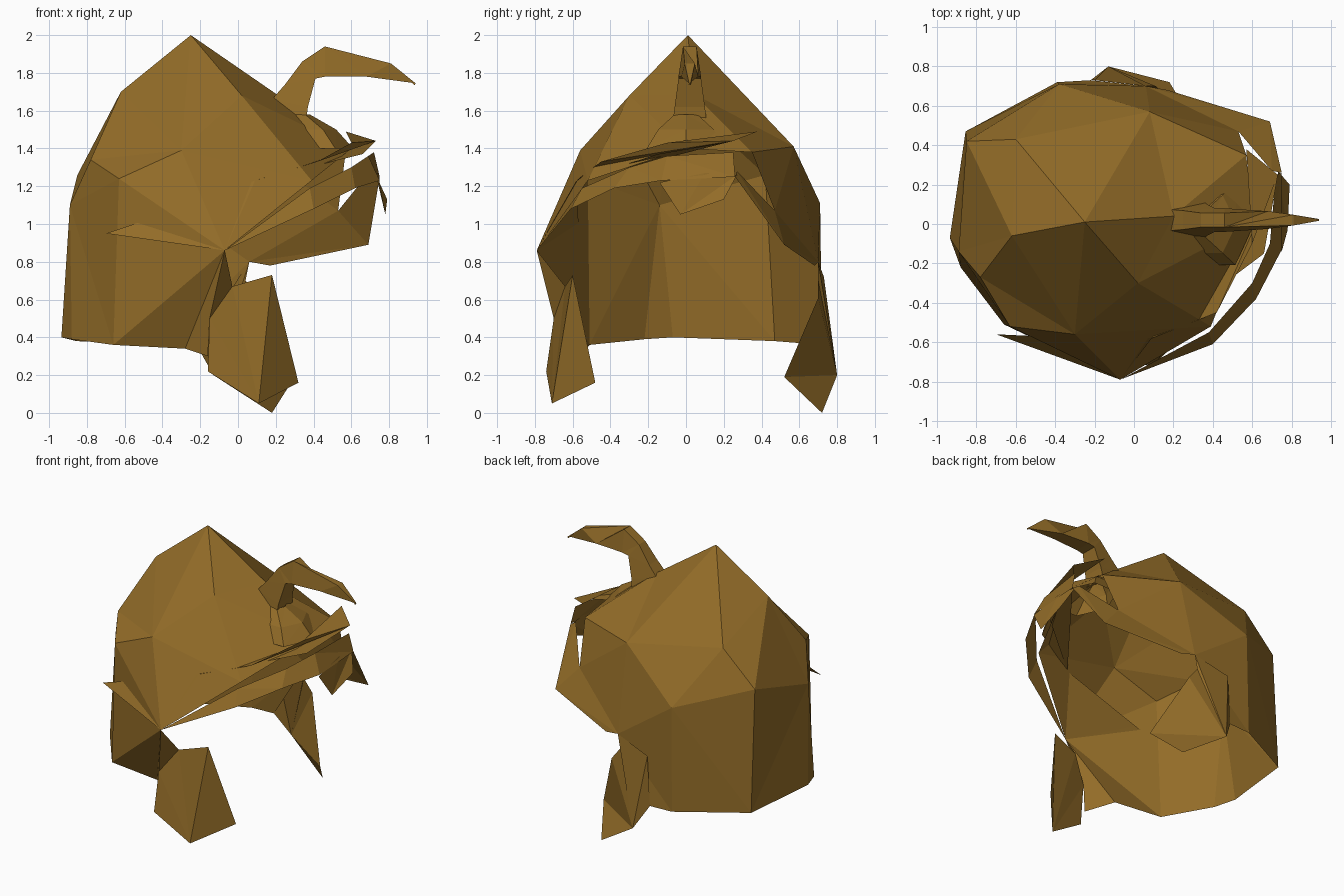
import bpy
import bmesh
from math import cos, sin, radians
from mathutils import Vector

default_cube = bpy.data.objects.get("Cube")
if default_cube:
    bpy.data.objects.remove(default_cube, do_unlink=True)

# One bronze colour for every part
bronze = bpy.data.materials.new("aged_bronze")
bronze.use_nodes = True
colour = (0.29, 0.15, 0.021, 1)
bronze.diffuse_color = colour
bronze.node_tree.nodes["Principled BSDF"].inputs["Base Color"].default_value = colour


def build(name, triangles):
    """Make a flat shaded bronze object from triangles of points."""
    builder = bmesh.new()
    for triangle in triangles:
        builder.faces.new([builder.verts.new(point) for point in triangle])
    bmesh.ops.remove_doubles(builder, verts=builder.verts, dist=0.001)
    bmesh.ops.recalc_face_normals(builder, faces=builder.faces)
    mesh = bpy.data.meshes.new(name)
    builder.to_mesh(mesh)
    builder.free()
    mesh.materials.append(bronze)
    part = bpy.data.objects.new(name, mesh)
    bpy.context.collection.objects.link(part)


def fan(points):
    """Triangles that share the first point of a bent outline."""
    return [(points[0], second, third)
            for second, third in zip(points[1:], points[2:])]


def zipper(upper, lower):
    """Join two rows of any length, always along the shorter diagonal."""
    upper, lower = [Vector(p) for p in upper], [Vector(p) for p in lower]
    triangles, i, j = [], 0, 0
    while i + 1 < len(upper) or j + 1 < len(lower):
        if j + 1 == len(lower):
            step_upper = True
        elif i + 1 == len(upper):
            step_upper = False
        else:
            step_upper = ((upper[i + 1] - lower[j]).length
                          < (upper[i] - lower[j + 1]).length)
        if step_upper:
            triangles.append((upper[i], upper[i + 1], lower[j]))
            i += 1
        else:
            triangles.append((upper[i], lower[j + 1], lower[j]))
            j += 1
    return [t for t in triangles
            if len({tuple(corner) for corner in t}) == 3]


def loft(rows):
    """Zip a stack of rows together."""
    return [triangle for upper, lower in zip(rows, rows[1:])
            for triangle in zipper(upper, lower)]


# Key points of the uneven, hammered dome
apex = (-0.25, 0.01, 2)
forehead = (0.2, 0.04, 1.69)
left_crown = (0.08, 0.57, 1.41)
back_left_crown = (-0.6, 0.43, 1.5)
back_crown = (-0.62, -0.06, 1.7)
back_right_crown = (-0.78, -0.27, 1.34)
right_crown = (-0.3, -0.56, 1.39)
front_right_crown = (0.02, -0.3, 1.68)
brow = (0.6, 0, 1.4)
left_brow = (0.57, 0.35, 1.38)
right_brow = (0.39, -0.52, 1.23)
left_cheek = (0.53, 0.47, 1.07)
left_temple = (0.06, 0.7, 0.8)
right_temple = (-0.07, -0.79, 0.86)
left_side = (-0.38, 0.71, 1.11)
back_left_side = (-0.85, 0.42, 1.26)
back_side = (-0.89, -0.14, 1.1)
back_right_side = (-0.63, -0.52, 1.24)
left_hem = (-0.22, 0.73, 0.36)
right_hem = (-0.28, -0.53, 0.34)

# Open faced dome: crown fan, wall and skirt
crown_ring = [forehead, left_crown, back_left_crown, back_crown,
              right_crown, front_right_crown, forehead]
wall_top = [forehead, left_crown, back_left_crown, back_crown,
            back_right_crown, right_crown, front_right_crown, forehead]
skirt_top = [left_temple, left_side, back_left_side, back_side,
             back_right_side, right_temple]
wall_bottom = [brow, left_brow, left_cheek] + skirt_top + [right_brow, brow]
hem = [left_hem, (-0.39, 0.72, 0.36), (-0.855, 0.47, 0.38),
       (-0.935, -0.07, 0.4), (-0.88, -0.22, 0.39),
       (-0.66, -0.51, 0.36), right_hem]
build("helmet_shell", fan([apex] + crown_ring)
      + [(back_crown, back_right_crown, right_crown)]
      + zipper(wall_top, wall_bottom) + zipper(skirt_top, hem))

# Narrow brim standing clear of the opening
brim_upper = [right_temple, (0.38, -0.55, 1.19), (0.6, -0.3, 1.3),
              (0.69, -0.1, 1.36), (0.72, 0.25, 1.38)]
brim_lower = [right_temple, (0.4, -0.61, 1.08), (0.62, -0.38, 1.19),
              (0.75, -0.13, 1.23), (0.75, 0.26, 1.25)]
build("brim", zipper(brim_upper, brim_lower))

# Left face guard, reaching forward and down
left_point = (0.69, 0.52, 0.89)
build("left_face_guard", fan([left_point, brim_lower[-1], (0.7, 0.27, 1.28),
                              left_cheek, left_temple, (0.17, 0.68, 0.78)]))

# Pointed nose guard under the brim
build("nose_guard", fan([(0.78, -0.03, 1.05), (0.75, -0.14, 1.22),
                         (0.74, 0.1, 1.27), (0.73, 0.27, 1.26),
                         (0.79, 0.2, 1.13)]))

# Slanted plate over the brow
plate_tail = (0.09, -0.58, 1.23)
build("brow_plate", fan([(0.73, 0.25, 1.44), (0.57, 0.38, 1.49),
                         (0.6, -0.1, 1.43), (0.42, -0.45, 1.33),
                         plate_tail, (0.66, -0.15, 1.37)]))

# Thin flange at the right temple and the liner behind it
flange_top = (-0.49, -0.57, 1.02)
build("temple_flange", [(right_temple, (-0.7, -0.56, 0.95), flange_top),
                        (right_temple, flange_top, plate_tail)])

# Right cheek flap and its hinge
flap_back = (-0.15, -0.7, 0.5)
flap_top = (-0.03, -0.64, 0.67)
build("right_cheek_flap", fan([(0.11, -0.71, 0.05), (0.32, -0.48, 0.16),
                               (0.18, -0.6, 0.73), flap_top, flap_back,
                               (-0.16, -0.74, 0.22)]))
build("right_flap_hinge", fan([flap_back, flap_top, right_temple,
                               right_hem, (-0.16, -0.7, 0.3)]))

# Left cheek flap and its hinge
flap_peak = (0.11, 0.7, 0.61)
flap_heel = (-0.13, 0.8, 0.2)
flap_toe = (0.3, 0.52, 0.19)
build("left_cheek_flap", [(flap_toe, (0.18, 0.72, 0), flap_heel),
                          (flap_toe, flap_heel, flap_peak)])
build("left_flap_hinge", fan([flap_heel, flap_peak, (0.04, 0.7, 0.7),
                              left_temple, (-0.2, 0.73, 0.72), left_hem]))


def ring(centre_x, radius_x, radius_y, height, sides=6):
    """Closed elliptical row."""
    angles = [radians(360 * step / sides) for step in range(sides)]
    points = [(centre_x + radius_x * cos(a), radius_y * sin(a), height)
              for a in angles]
    return points + points[:1]


# Low mound that carries the crest
build("crest_mount", loft([
    ring(0.33, 0.05, 0.07, 1.58),
    ring(0.38, 0.14, 0.17, 1.5),
    ring(0.42, 0.19, 0.24, 1.4),
]))


def crest_section(top_x, top_z, under_x, under_z, half_width):
    """Four sided slice, narrower along its top."""
    ridge = half_width * 0.6
    middle = 0.02
    corners = [(top_x, middle - ridge, top_z), (top_x, middle + ridge, top_z),
               (under_x, middle + half_width, under_z),
               (under_x, middle - half_width, under_z)]
    return corners + corners[:1]


# Hooked crest: rises from the forehead, then bends forward to a point
build("hooked_crest", loft([
    crest_section(0.18, 1.66, 0.36, 1.54, 0.09),
    crest_section(0.25, 1.74, 0.37, 1.62, 0.08),
    crest_section(0.34, 1.86, 0.41, 1.77, 0.06),
    crest_section(0.46, 1.94, 0.46, 1.78, 0.06),
    crest_section(0.81, 1.85, 0.68, 1.78, 0.045),
    crest_section(0.94, 1.745, 0.935, 1.735, 0.006),
]))
